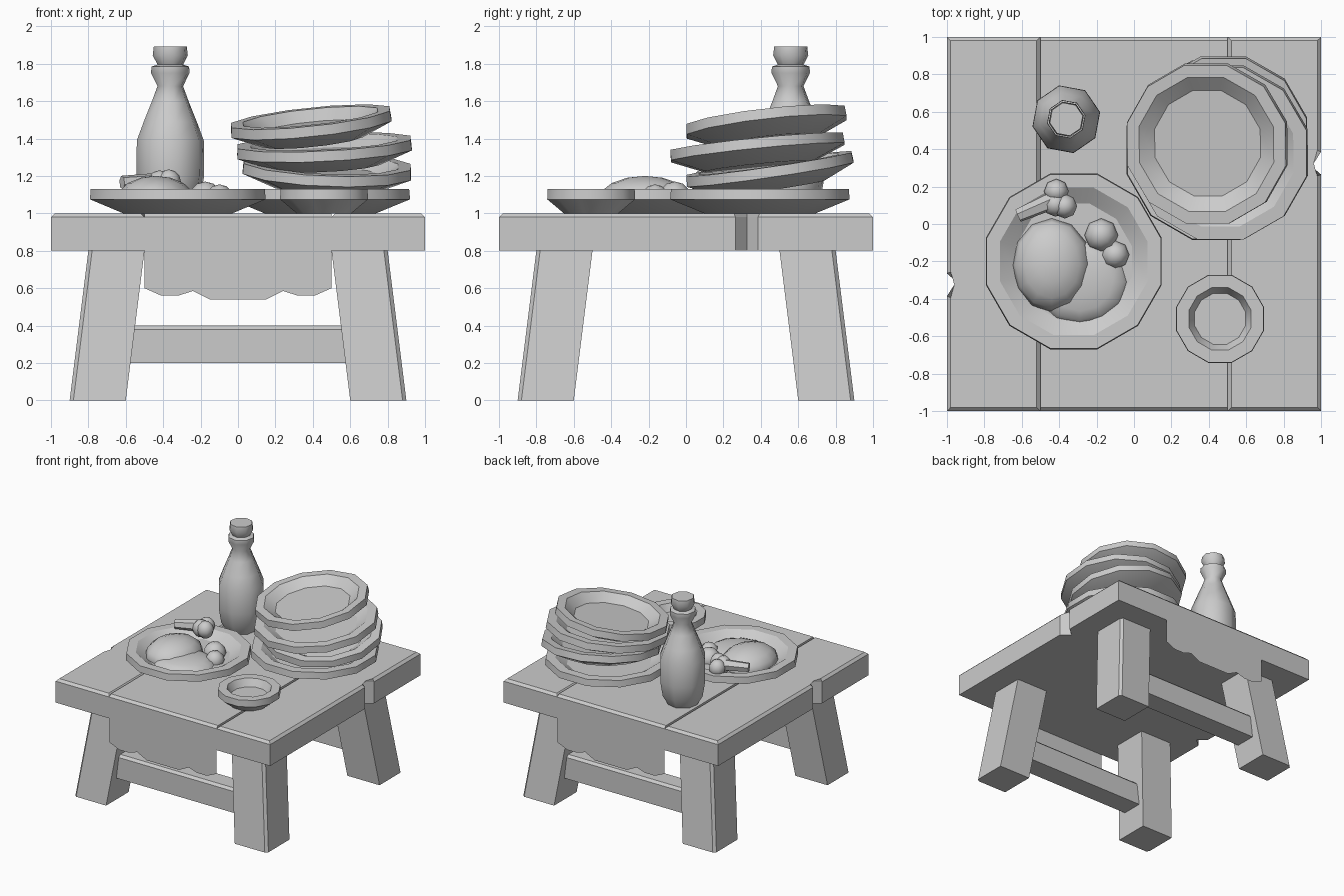
import bpy, bmesh
from math import sin, cos, pi, radians, atan2, hypot
from mathutils import Vector

if "Cube" in bpy.data.objects:
    bpy.data.objects.remove(bpy.data.objects["Cube"])


def make(name, bm, smooth=None):
    bmesh.ops.recalc_face_normals(bm, faces=bm.faces[:])
    me = bpy.data.meshes.new(name)
    bm.to_mesh(me)
    bm.free()
    ob = bpy.data.objects.new(name, me)
    bpy.context.collection.objects.link(ob)
    if smooth:
        bpy.ops.object.select_all(action='DESELECT')
        ob.select_set(True)
        bpy.context.view_layer.objects.active = ob
        bpy.ops.object.shade_smooth_by_angle(angle=radians(smooth))
    return ob


def loft(rings):
    """Closed solid through a list of equal-length point rings."""
    bm = bmesh.new()
    vs = [[bm.verts.new(p) for p in r] for r in rings]
    for a, b in zip(vs, vs[1:]):
        for i in range(len(a)):
            j = (i + 1) % len(a)
            bm.faces.new((a[i], a[j], b[j], b[i]))
    bm.faces.new(vs[0])
    bm.faces.new(vs[-1])
    return bm


def lathe(name, profile, n, loc, tilt=(0, 0), phase=15, smooth=32):
    rings = [[(r * cos(radians(phase) + 2 * pi * i / n),
               r * sin(radians(phase) + 2 * pi * i / n), z) for i in range(n)]
             for r, z in profile]
    ob = make(name, loft(rings), smooth)
    ob.location = loc
    ob.rotation_euler = (tilt[1], -tilt[0], 0)
    return ob


def ball(name, loc, scale, u=8, v=6):
    bm = bmesh.new()
    bmesh.ops.create_uvsphere(bm, u_segments=u, v_segments=v, radius=1)
    bmesh.ops.scale(bm, vec=scale, verts=bm.verts[:])
    ob = make(name, bm, 60)
    ob.location = loc
    return ob


def plank(name, outline, skip_sides=False):
    bm = loft([[(x, y, z) for x, y in outline] for z in (0.8, 1.0)])
    top = [e for e in bm.edges if all(v.co.z > 0.99 for v in e.verts)]
    if skip_sides:
        top = [e for e in top if abs(e.verts[0].co.y - e.verts[1].co.y) < 0.01]
    bmesh.ops.bevel(bm, geom=top, offset=0.02, segments=1, affect='EDGES')
    return make(name, bm)


# Table top: two notched side planks and a middle plank
for s, name in ((1, "right_plank"), (-1, "left_plank")):
    plank(name, [(s * x, s * y) for x, y in
                 ((0.5, -1), (1, -1), (1, 0.265), (0.93, 0.325), (1, 0.385), (1, 1), (0.5, 1))])
plank("middle_plank", [(-0.5, -1), (0.5, -1), (0.5, 1), (-0.5, 1)], True)

# Cloth flaps with a wavy hem, front and back
half = [(0.15, 0.54), (0.24, 0.585), (0.32, 0.56), (0.41, 0.56), (0.5, 0.6), (0.5, 0.8)]
hem = [(-x, z) for x, z in reversed(half)] + half
for y, name in ((-1, "front_cloth"), (1, "back_cloth")):
    bm = bmesh.new()
    bm.faces.new([bm.verts.new((x, y, z)) for x, z in (hem if y < 0 else hem[::-1])])
    make(name, bm)

# Splayed legs with a chamfered outer corner
section = [(0, 0), (0.3, 0), (0.3, 0.28), (0.28, 0.3), (0, 0.3)]
for sx in (-1, 1):
    for sy in (-1, 1):
        make(("front" if sy < 0 else "back") + ("_left_leg" if sx < 0 else "_right_leg"),
             loft([[(sx * (x + o), sy * (y + o), z) for x, y in section]
                   for o, z in ((0.6, 0), (0.5, 0.8))]))

# Stretchers between the legs, chamfered along the top
bar = [(0.62, 0.2), (0.80, 0.2), (0.80, 0.38), (0.78, 0.4), (0.64, 0.4), (0.62, 0.38)]
for s, name in ((-1, "front_stretcher"), (1, "back_stretcher")):
    make(name, loft([[(x, s * y, z) for y, z in bar] for x in (-0.62, 0.62)]))


# Plates: origin at the centre of the rim
def plate(name, R, loc, tilt=(0, 0), inner=0.84, floor=0.66):
    R /= cos(pi / 12)
    lathe(name, [(R * 0.62, -0.13), (R, -0.055), (R * 0.99, 0), (R * inner, 0),
                 (R * floor, -0.06)], 12, loc, tilt)


plate("stack_plate_1", 0.48, (0.44, 0.395, 1.13))
plate("stack_plate_2", 0.45, (0.477, 0.443, 1.265), (-0.04, 0.145))
plate("stack_plate_3", 0.467, (0.46, 0.378, 1.38), (0.05, 0.10))
plate("stack_plate_4", 0.43, (0.387, 0.425, 1.515), (0.105, 0.115))
plate("food_plate", 0.47, (-0.322, -0.2, 1.13))
plate("small_bowl", 0.235, (0.46, -0.507, 1.13), inner=0.71, floor=0.58)

# Bottle
lathe("bottle", [(0.12, 1.0), (0.165, 1.08), (0.185, 1.2), (0.183, 1.39), (0.145, 1.47 + 0.02),
                 (0.1, 1.6), (0.07, 1.68), (0.105, 1.75), (0.103, 1.785), (0.085, 1.79),
                 (0.07, 1.795), (0.096, 1.845), (0.09, 1.893)], 8,
      (-0.362, 0.56, 0), phase=12, smooth=50)

# Food: mash mound, two dumplings, and a bone with knobs
ball("mash_mound", (-0.44, -0.22, 1.07), (0.21, 0.25, 0.13), 12, 8)
ball("gravy_mound", (-0.29, -0.31, 1.07), (0.25, 0.22, 0.06), 12, 8)
ball("dumpling_large", (-0.175, -0.06, 1.08), (0.09, 0.09, 0.09))
ball("dumpling_small", (-0.10, -0.165, 1.08), (0.075, 0.075, 0.075))
for i, p in enumerate(((-0.415, 0.175, 1.155), (-0.37, 0.095, 1.165), (-0.42, 0.105, 1.16))):
    ball(f"bone_knob_{i + 1}", p, (0.066, 0.066, 0.07))
a, b = Vector((-0.62, 0.045, 1.165)), Vector((-0.42, 0.13, 1.17))
bone = lathe("bone_shaft", [(0.037, 0), (0.048, (b - a).length)], 6, a, smooth=None)
bone.rotation_euler = (b - a).to_track_quat('Z', 'Y').to_euler()
